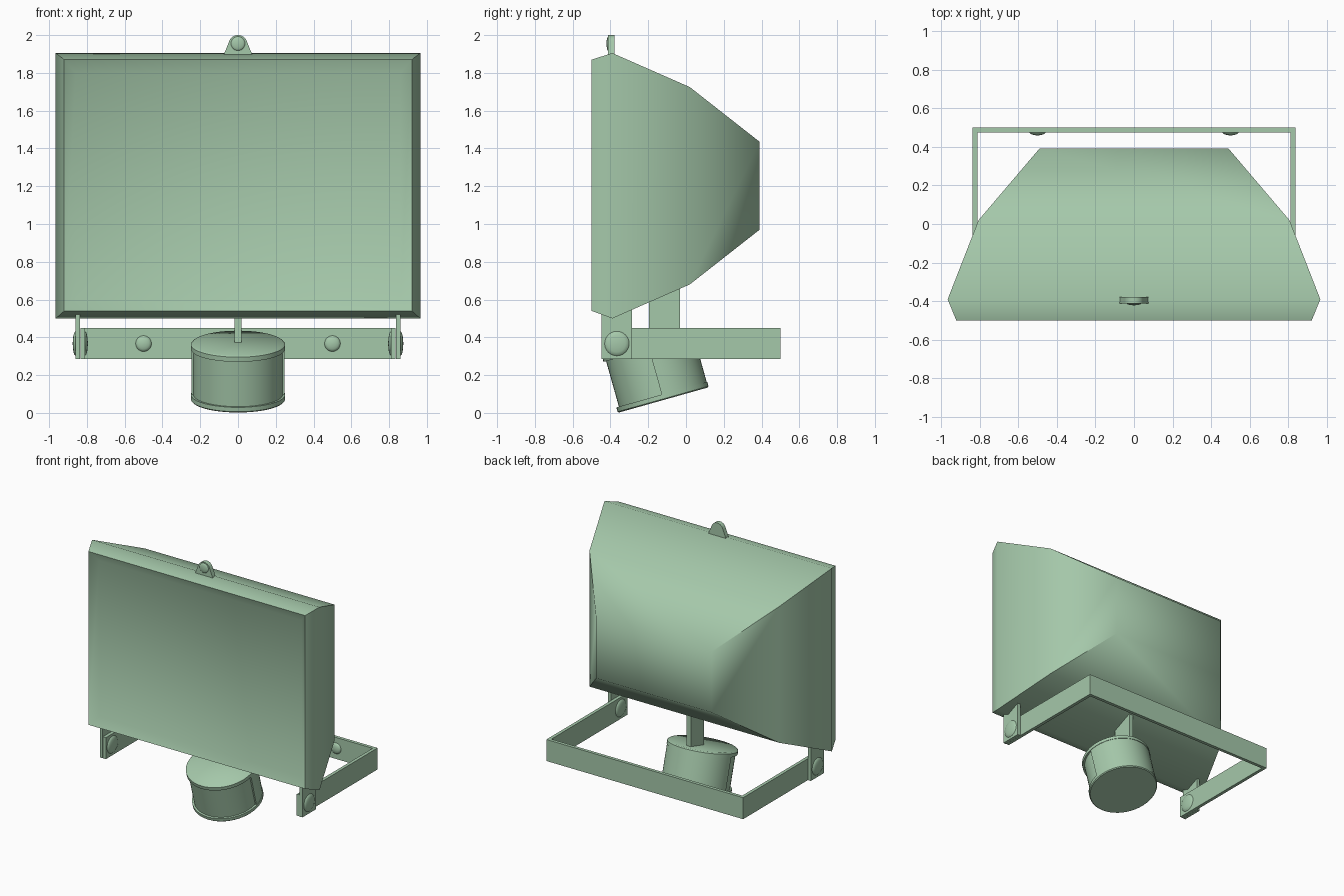
import bpy, bmesh, math
from mathutils import Matrix, Vector

if "Cube" in bpy.data.objects:
    bpy.data.objects.remove(bpy.data.objects["Cube"], do_unlink=True)

GREEN = (0.376, 0.578, 0.402, 1.0)
mat = bpy.data.materials.new("sage_green")
mat.use_nodes = True
mat.diffuse_color = GREEN
bsdf = next(n for n in mat.node_tree.nodes if n.type == 'BSDF_PRINCIPLED')
bsdf.inputs["Base Color"].default_value = GREEN
bsdf.inputs["Roughness"].default_value = 0.6


def finish(name, bm, matrix=Matrix(), angle=40):
    bm.transform(matrix)
    bmesh.ops.recalc_face_normals(bm, faces=bm.faces)
    mesh = bpy.data.meshes.new(name)
    bm.to_mesh(mesh)
    bm.free()
    mesh.materials.append(mat)
    obj = bpy.data.objects.new(name, mesh)
    bpy.context.collection.objects.link(obj)
    bpy.ops.object.select_all(action='DESELECT')
    obj.select_set(True)
    bpy.context.view_layer.objects.active = obj
    bpy.ops.object.shade_smooth_by_angle(angle=math.radians(angle))
    return obj


def loft(name, rings, matrix=Matrix(), angle=40):
    """Bridge a list of closed rings and cap both ends."""
    bm = bmesh.new()
    rows = [[bm.verts.new(p) for p in ring] for ring in rings]
    n = len(rows[0])
    for a, b in zip(rows, rows[1:]):
        for i in range(n):
            j = (i + 1) % n
            bm.faces.new((a[i], a[j], b[j], b[i]))
    bm.faces.new(rows[0])
    bm.faces.new(rows[-1])
    return finish(name, bm, matrix, angle)


def prism(name, outline, z0, z1, matrix=Matrix()):
    return loft(name, [[(x, y, z) for x, y in outline] for z in (z0, z1)], matrix)


def box(name, lo, hi):
    outline = [(lo[0], lo[1]), (hi[0], lo[1]), (hi[0], hi[1]), (lo[0], hi[1])]
    return prism(name, outline, lo[2], hi[2])


def arc(r, start, end, n):
    return [(r * math.cos(math.radians(start + (end - start) * i / n)),
             r * math.sin(math.radians(start + (end - start) * i / n))) for i in range(n + 1)]


def turned(name, profile, matrix, n=32):
    """Round part from (radius, height) pairs along local z."""
    rings = [[(x, y, h) for x, y in arc(r, 0, 360, n)[:-1]] for r, h in profile]
    return loft(name, rings, matrix)


def aim(location, direction):
    return Matrix.Translation(location) @ Vector(direction).to_track_quat('Z', 'Y').to_matrix().to_4x4()


# Lamp housing: recessed glass, rim, flared hood and flat back
# (depth y, half width, bottom, top)
SECTIONS = [(-0.455, 0.86, 0.60, 1.80), (-0.50, 0.92, 0.54, 1.87), (-0.39, 0.965, 0.50, 1.905),
            (0.02, 0.805, 0.68, 1.725), (0.39, 0.49, 0.97, 1.435)]
loft("lamp_housing", [[(-w, y, b), (w, y, b), (w, y, t), (-w, y, t)] for y, w, b, t in SECTIONS], angle=60)

# Hanging tab on top, with a domed rivet
tab = [(-0.078, 1.89), (0.078, 1.89)] + [(x, z + 1.95) for x, z in arc(0.05, 15, 165, 14)]
prism("top_tab", tab, 0.378, 0.412, Matrix.Rotation(math.pi / 2, 4, 'X'))
DOME = [(1.0, 0.0), (0.92, 0.4), (0.7, 0.72), (0.38, 0.93), (0.08, 1.0)]


def rivet(name, radius, height, location, direction):
    turned(name, [(r * radius, h * height) for r, h in DOME], aim(location, direction), 24)


rivet("tab_rivet", 0.038, 0.01, (0, -0.411, 1.955), (0, -1, 0))

# U-shaped mounting bracket
box("bracket_back_bar", (-0.835, 0.475, 0.285), (0.835, 0.50, 0.45))
for s, side in ((1, "left"), (-1, "right")):
    x0, x1 = sorted((s * 0.81, s * 0.835))
    box(side + "_bracket_arm", (x0, -0.445, 0.285), (x1, 0.476, 0.45))
    x0, x1 = sorted((s * 0.836, s * 0.86))
    box(side + "_housing_lug", (x0, -0.447, 0.285), (x1, -0.285, 0.57))
    rivet(side + "_outer_pivot_cap", 0.065, 0.015, (s * 0.86, -0.366, 0.367), (s, 0, 0))
    rivet(side + "_inner_pivot_cap", 0.065, 0.015, (s * 0.81, -0.366, 0.367), (-s, 0, 0))
    rivet(side + "_wall_bolt", 0.042, 0.016, (s * 0.5, 0.475, 0.367), (0, -1, 0))

# Motion sensor, tilted forward below the housing
box("sensor_stem", (-0.018, -0.195, 0.35), (0.018, -0.032, 0.68))
tilt = Matrix.Translation((-0.0, -0.12, 0.068)) @ Matrix.Rotation(math.radians(15.7), 4, 'X')
turned("sensor_base", [(0.244, 0), (0.25, 0.006), (0.25, 0.03)], tilt, 48)
turned("sensor_lens", [(0.236, 0.03), (0.236, 0.285)], tilt, 48)
prism("sensor_back_shell", arc(0.247, 0, 180, 24), 0.03, 0.285, tilt)
turned("sensor_cap", [(0.25, 0.28), (0.25, 0.306), (0.24, 0.314)], tilt, 48)
